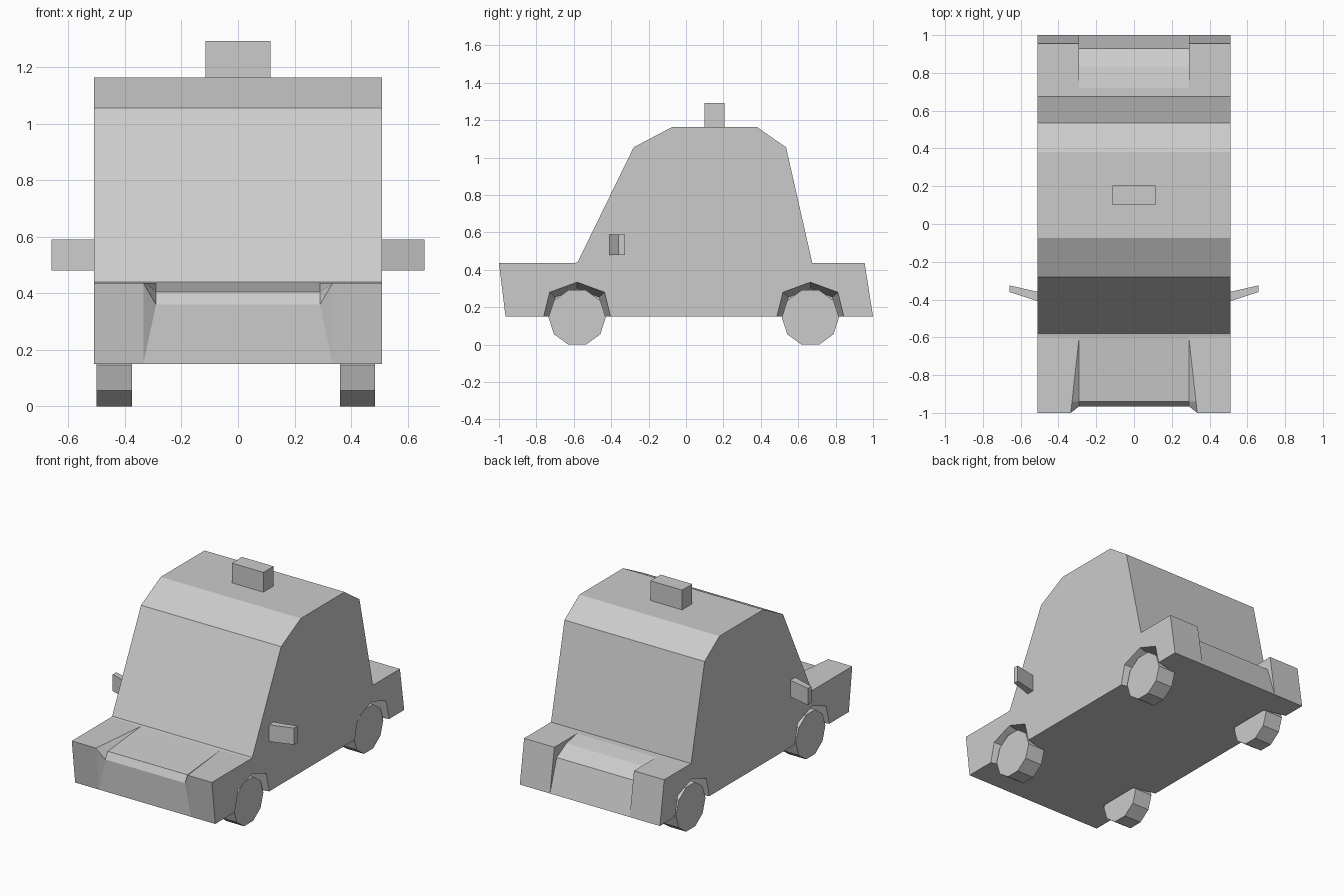
import bpy, bmesh
from math import cos, sin, radians

if "Cube" in bpy.data.objects:
    bpy.data.objects.remove(bpy.data.objects["Cube"])


def loft(name, rings):
    """Skin a closed solid through rings of equal point count."""
    bm = bmesh.new()
    rows = [[bm.verts.new(p) for p in ring] for ring in rings]
    for a, b in zip(rows, rows[1:]):
        for i in range(len(a)):
            j = (i + 1) % len(a)
            bm.faces.new((a[i], a[j], b[j], b[i]))
    bm.faces.new(rows[0][::-1])
    bm.faces.new(rows[-1])
    bmesh.ops.remove_doubles(bm, verts=bm.verts[:], dist=0.0005)
    bmesh.ops.recalc_face_normals(bm, faces=bm.faces[:])
    mesh = bpy.data.meshes.new(name)
    bm.to_mesh(mesh)
    bm.free()
    obj = bpy.data.objects.new(name, mesh)
    bpy.context.collection.objects.link(obj)
    return obj


def prism(name, profile, x0, x1):
    """Extrude a (y, z) profile along x."""
    return loft(name, [[(x, y, z) for y, z in profile] for x in (x0, x1)])


# Body: centre-panel (y, z), side-panel (y, z), centre edge x, side-panel edge x
def same(y, z):
    return (y, z, y, z, .29, .29)


body_rows = [
    same(-.58, .44), same(-.28, 1.055), same(-.075, 1.163), same(.38, 1.163),
    same(.535, 1.055), same(.675, .437), same(.72, .437),
    (.83, .415, .83, .437, .29, .29),        # sunken boot lid
    (.93, .36, .955, .437, .29, .29),
    same(1.0, .15),
    (-.965, .15, -.965, .15, .335, .335),    # sunken grille and bonnet
    (-.965, .36, -1.0, .437, .29, .335),
    (-.94, .405, -.94, .437, .29, .328),
    same(-.595, .437),
]
half = [
    [(.51, r[2], r[3]) for r in body_rows],
    [(r[5], r[2], r[3]) for r in body_rows],
    [(r[4], r[0], r[1]) for r in body_rows],
]
mirrored = [[(-x, y, z) for x, y, z in ring] for ring in reversed(half)]
body = loft("car_body", half + mirrored)

# Wheels and tapered wheel arches
arch = [(-.179, -.2), (-.179, 0), (-.147, .13), (0, .184),
        (.147, .13), (.179, 0), (.179, -.2)]
for end, yc in (("front", -.582), ("rear", .665)):
    tyre = [(yc + .153 * cos(radians(36 * i)), .1455 + .153 * sin(radians(36 * i)))
            for i in range(10)]
    for side, s, x0, x1 in (("left", -1, -.50, -.375), ("right", 1, .36, .485)):
        prism(f"{end}_{side}_wheel", tyre, x0, x1)
        cutter = loft(f"{end}_{side}_arch_cutter",
                      [[(s * x, yc + y * k, .15 + z * k) for y, z in arch]
                       for x, k in ((.36, .8), (.56, 1.067))])
        cutter.hide_render = True
        cutter.hide_set(True)
        cutter.display_type = 'WIRE'
        mod = body.modifiers.new("wheel_arch", 'BOOLEAN')
        mod.operation = 'DIFFERENCE'
        mod.solver = 'EXACT'
        mod.object = cutter

# Door mirrors, swept back towards the tip
plan = [(.505, -.41), (.66, -.36), (.66, -.325), (.505, -.36)]
for side, s in (("left", -1), ("right", 1)):
    loft(f"{side}_door_mirror",
         [[(s * x, y, z) for x, y in plan] for z in (.48, .59)])

# Roof sign
prism("roof_sign", [(.1, 1.16), (.205, 1.16), (.205, 1.293), (.1, 1.293)], -.115, .115)
